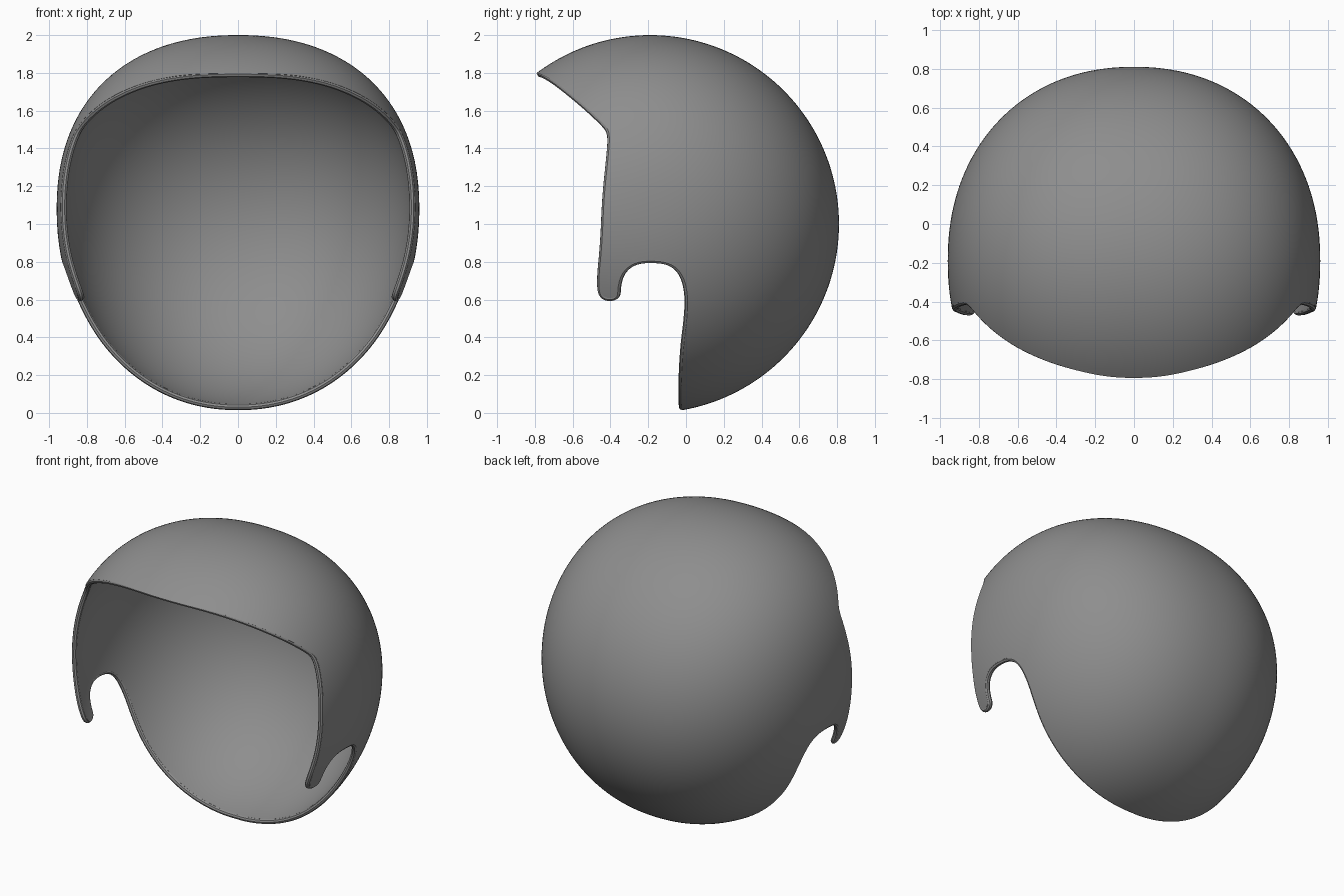
import bpy
import bmesh
from mathutils import Vector

cube = bpy.data.objects.get("Cube")
if cube:
    bpy.data.objects.remove(cube)

CENTRE = Vector((0, -0.19, 1.0))
WIDTH, POWER, LIFT = 0.96, 2.15, 0.08   # half width, squareness, side lift
INNER = 0.968                           # inner surface scale
MIDDLE = (1 + INNER) / 2
RIM = (1 - INNER) / 2

grey = bpy.data.materials.new("mid_grey")
grey.use_nodes = True
grey.diffuse_color = (0.27, 0.27, 0.27, 1)
grey.node_tree.nodes["Principled BSDF"].inputs["Base Color"].default_value = (0.27, 0.27, 0.27, 1)


def add_object(name, bm):
    mesh = bpy.data.meshes.new(name)
    bmesh.ops.recalc_face_normals(bm, faces=bm.faces)
    bm.to_mesh(mesh)
    bm.free()
    mesh.materials.append(grey)
    obj = bpy.data.objects.new(name, mesh)
    bpy.context.collection.objects.link(obj)
    return obj


def dome(name, scale):
    """Rounded head form: circular from the side, slightly square across."""
    bm = bmesh.new()
    bmesh.ops.create_icosphere(bm, subdivisions=6, radius=1)
    for v in bm.verts:
        n = v.co.normalized()
        r = (n.y ** 2 + n.z ** 2) ** 0.5
        n /= (abs(n.x) ** POWER + r ** POWER) ** (1 / POWER)
        v.co = CENTRE + scale * Vector((n.x * WIDTH, n.y, n.z + LIFT * n.x ** 2))
    return add_object(name, bm)


def side_x(y, z, scale):
    """Half width of the dome at a point of the side outline."""
    y, z = (y - CENTRE.y) / scale, (z - CENTRE.z) / scale
    low, high = 0.0, 1.0
    for _ in range(40):
        t = (low + high) / 2
        r = (y ** 2 + (z - LIFT * t * t) ** 2) ** 0.5
        if t ** POWER + r ** POWER < 1:
            low = t
        else:
            high = t
    return low * WIDTH * scale


def smooth(points, rounds):
    """Corner cutting that keeps both ends."""
    for _ in range(rounds):
        new = [points[0]]
        for a, b in zip(points, points[1:]):
            new += [a.lerp(b, 0.25), a.lerp(b, 0.75)]
        points = new + [points[-1]]
    return points


# Side outline of the opening: brow, front edge, prong, ear notch, nape
outline = smooth([Vector(p) for p in (
    (-0.92, 1.80), (-0.82, 1.787), (-0.74, 1.77), (-0.57, 1.635), (-0.44, 1.515),
    (-0.415, 1.475), (-0.42, 1.38), (-0.445, 1.15), (-0.455, 0.9), (-0.475, 0.7),
    (-0.465, 0.61), (-0.40, 0.585), (-0.345, 0.61), (-0.345, 0.67), (-0.325, 0.74),
    (-0.27, 0.785), (-0.19, 0.795), (-0.09, 0.785), (-0.03, 0.73), (-0.005, 0.62),
    (-0.012, 0.5), (-0.03, 0.36), (-0.04, 0.2), (-0.04, 0.05), (-0.03, -0.08))], 3)

# Pull the cut back so the rounded rim ends on the outline
cut = []
for i, p in enumerate(outline):
    d = (outline[min(i + 1, len(outline) - 1)] - outline[max(i - 1, 0)]).normalized()
    cut.append(p + RIM * Vector((-d.y, d.x)))

# Shell: outer dome, hollowed and opened
shell = dome("hair_cap_shell", 1)
hollow = dome("hollow_cutter", INNER)
bm = bmesh.new()
loop = cut + [Vector((-1.6, -0.3)), Vector((-1.6, 1.8))]
face = bm.faces.new([bm.verts.new((-1.5, p.x, p.y)) for p in loop])
side = bmesh.ops.extrude_face_region(bm, geom=[face])["geom"]
bmesh.ops.translate(bm, vec=(3, 0, 0), verts=[v for v in side if isinstance(v, bmesh.types.BMVert)])
opening = add_object("opening_cutter", bm)

bpy.context.view_layer.objects.active = shell
for cutter in (hollow, opening):
    mod = shell.modifiers.new(cutter.name, "BOOLEAN")
    mod.operation, mod.solver, mod.object = "DIFFERENCE", "EXACT", cutter
    bpy.ops.object.modifier_apply(modifier=mod.name)
    bpy.data.objects.remove(cutter)

# Rounded rim following the cut edge on both sides
half = []
for a, b in zip(cut, cut[1:]):
    for k in range(8):
        p = a.lerp(b, k / 8)
        x = side_x(p.x, p.y, MIDDLE)
        q = Vector((x, p.x, p.y))
        if x > 0.001 and (not half or (q - half[-1]).length > 0.012):
            half.append(q)
path = half + [Vector((-q.x, q.y, q.z)) for q in reversed(half)]
curve = bpy.data.curves.new("rim", "CURVE")
curve.dimensions = "3D"
curve.bevel_depth = RIM
curve.bevel_resolution = 2
spline = curve.splines.new("POLY")
spline.points.add(len(path) - 1)
for point, q in zip(spline.points, path):
    point.co = (*q, 1)
spline.use_cyclic_u = True
curve.materials.append(grey)
rim = bpy.data.objects.new("rounded_rim", curve)
bpy.context.collection.objects.link(rim)

# Smooth shading with crisp cut edges
bpy.ops.object.select_all(action="DESELECT")
rim.select_set(True)
bpy.context.view_layer.objects.active = rim
bpy.ops.object.convert(target="MESH")
shell.select_set(True)
bpy.ops.object.shade_smooth_by_angle(angle=0.7)
